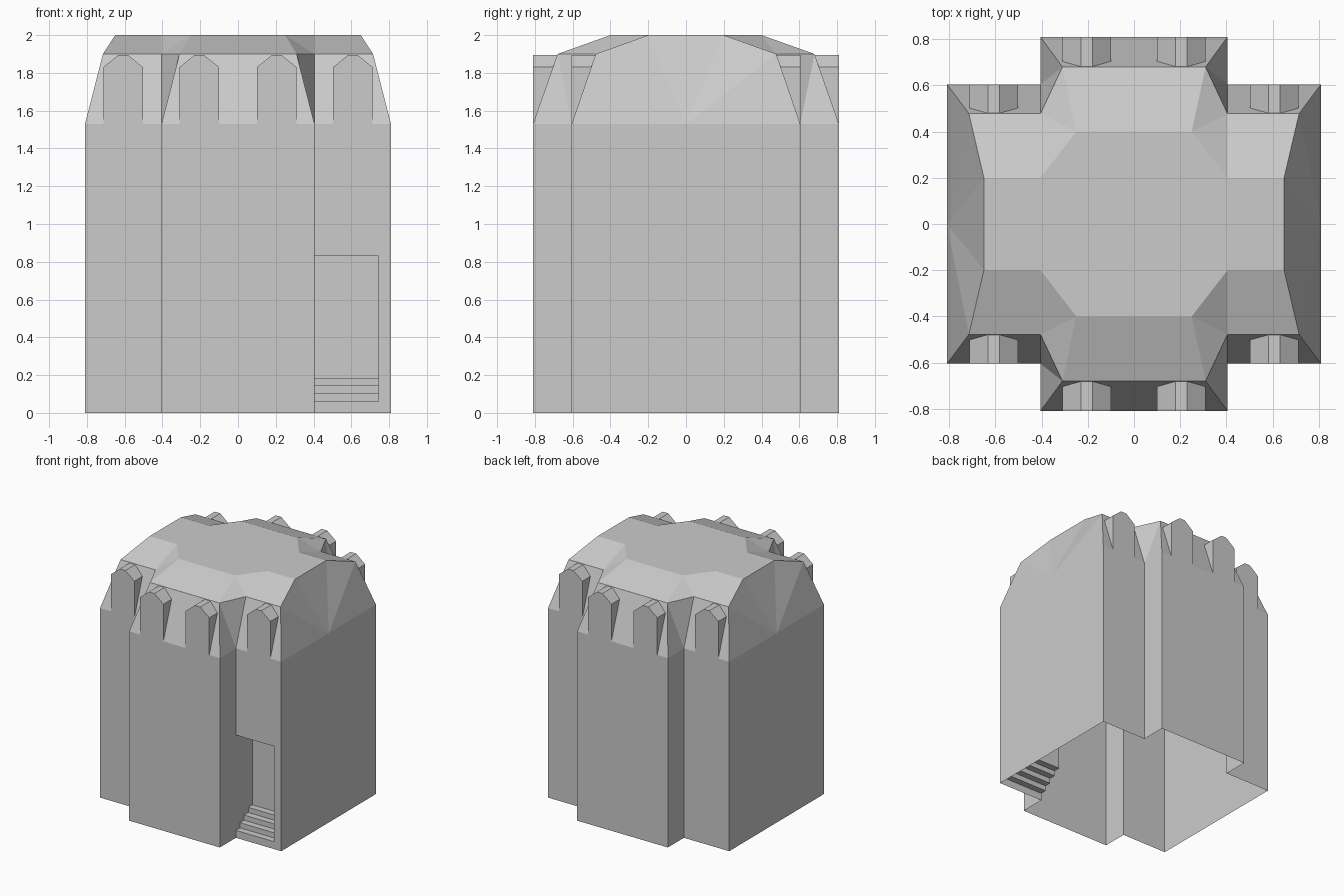
import bpy, bmesh

if "Cube" in bpy.data.objects:
    bpy.data.objects.remove(bpy.data.objects["Cube"])

EAVE, MID, TOP = 1.53, 1.90, 2.0


def add_object(name, polys):
    """Weld a list of polygons into one flat-shaded object."""
    bm = bmesh.new()
    for p in polys:
        bm.faces.new([bm.verts.new(co) for co in p])
    bmesh.ops.remove_doubles(bm, verts=bm.verts, dist=1e-4)
    bmesh.ops.recalc_face_normals(bm, faces=bm.faces)
    me = bpy.data.meshes.new(name)
    bm.to_mesh(me)
    bm.free()
    ob = bpy.data.objects.new(name, me)
    bpy.context.collection.objects.link(ob)
    return ob


def ring(o, i, c, z):
    """Cross outline from outer, inner and centre-block corner of one quadrant."""
    pts = []
    for sx, sy, q in ((1, 1, (o, i, c)), (-1, 1, (c, i, o)),
                      (-1, -1, (o, i, c)), (1, -1, (c, i, o))):
        pts += [(sx * x, sy * y, z) for x, y in q]
    return pts


plan = ((0.81, 0.605), (0.405, 0.605), (0.405, 0.81))
ground = ring(*plan, 0)
eave = ring(*plan, EAVE)
mid = ring((0.715, 0.478), (0.405, 0.478), (0.31, 0.68), MID)
top = ring((0.65, 0.2), (0.405, 0.2), (0.25, 0.4), TOP)
INNER, CENTRE, DOOR = (1, 4, 7, 10), (2, 3, 8, 9), 10

# Walls, open underneath, with a door opening on the front right
x0, x1, yf, yb, zt = 0.405, 0.745, -0.605, -0.395, 0.83
walls = [(ground[k], ground[(k + 1) % 12], eave[(k + 1) % 12], eave[k])
         for k in range(12) if k != DOOR]
z0 = 0.06


def front_panel(a, b, lo, hi):
    return ((a, yf, lo), (b, yf, lo), (b, yf, hi), (a, yf, hi))


walls += [front_panel(x0, 0.81, zt, EAVE), front_panel(x1, 0.81, 0, zt),
          front_panel(x0, x1, 0, z0)]
add_object("walls", walls)

# Roof: steep lower band, shallow upper band, fanned gables at the sides
roof = [tuple(top)]
for k in range(12):
    n = (k + 1) % 12
    if k in (5, 11):
        apex = (eave[k][0], 0, EAVE)
        roof += [(eave[k], apex, mid[k]), (apex, top[k], mid[k]),
                 (apex, top[n], top[k]), (apex, mid[n], top[n]),
                 (apex, eave[n], mid[n])]
    elif {k, n} & set(INNER) and {k, n} & set(CENTRE):
        i, c = (k, n) if k in INNER else (n, k)
        roof += [(eave[i], eave[c], mid[c]), (eave[i], mid[c], mid[i]),
                 (mid[i], mid[c], top[c]), (mid[i], top[c], top[i])]
    else:
        roof += [(eave[k], eave[n], mid[n], mid[k]),
                 (mid[k], mid[n], top[n], top[k])]
add_object("roof", roof)

# Dormers: gabled fronts flush with the wall, running back to the roof slope
profile = ((-0.105, EAVE), (-0.105, 1.83), (-0.025, 1.895),
           (0.025, 1.895), (0.105, 1.83), (0.105, EAVE))


def dormer(cx, wall_y, sy):
    def back(z):
        return sy * (wall_y - 0.13 * (z - EAVE) / (MID - EAVE))
    front = [(cx + x, sy * wall_y, z) for x, z in profile]
    rear = [(cx + x, back(z), z) for x, z in profile]
    polys = [tuple(front)]
    for k in range(5):
        quad = (front[k], front[k + 1], rear[k + 1], rear[k])
        if k == 0:
            quad = (front[0], front[1], rear[1])
        elif k == 4:
            quad = (front[4], front[5], rear[4])
        polys.append(quad)
    add_object("dormer", polys)


for sy in (-1, 1):
    for sx in (-1, 1):
        dormer(sx * 0.205, 0.81, sy)
        dormer(sx * 0.608, 0.605, sy)

# Entrance recess with four steps
steps, rise = 4, 0.042
run = (yb - yf) / steps
line = []
for s in range(steps):
    z = z0 + s * rise
    line += [(yf + s * run, z), (yf + (s + 1) * run, z)]
stair = [((x0, *a), (x1, *a), (x1, *b), (x0, *b)) for a, b in zip(line, line[1:])]
add_object("steps", stair)

recess = [((x0, yb, line[-1][1]), (x1, yb, line[-1][1]), (x1, yb, zt), (x0, yb, zt)),
          ((x0, yf, zt), (x1, yf, zt), (x1, yb, zt), (x0, yb, zt))]
for x in (x0, x1):
    for s in range(steps):
        (ya, z), (yc, _) = line[2 * s], line[2 * s + 1]
        recess.append(((x, ya, z), (x, yc, z), (x, yc, zt), (x, ya, zt)))
add_object("entrance_recess", recess)
